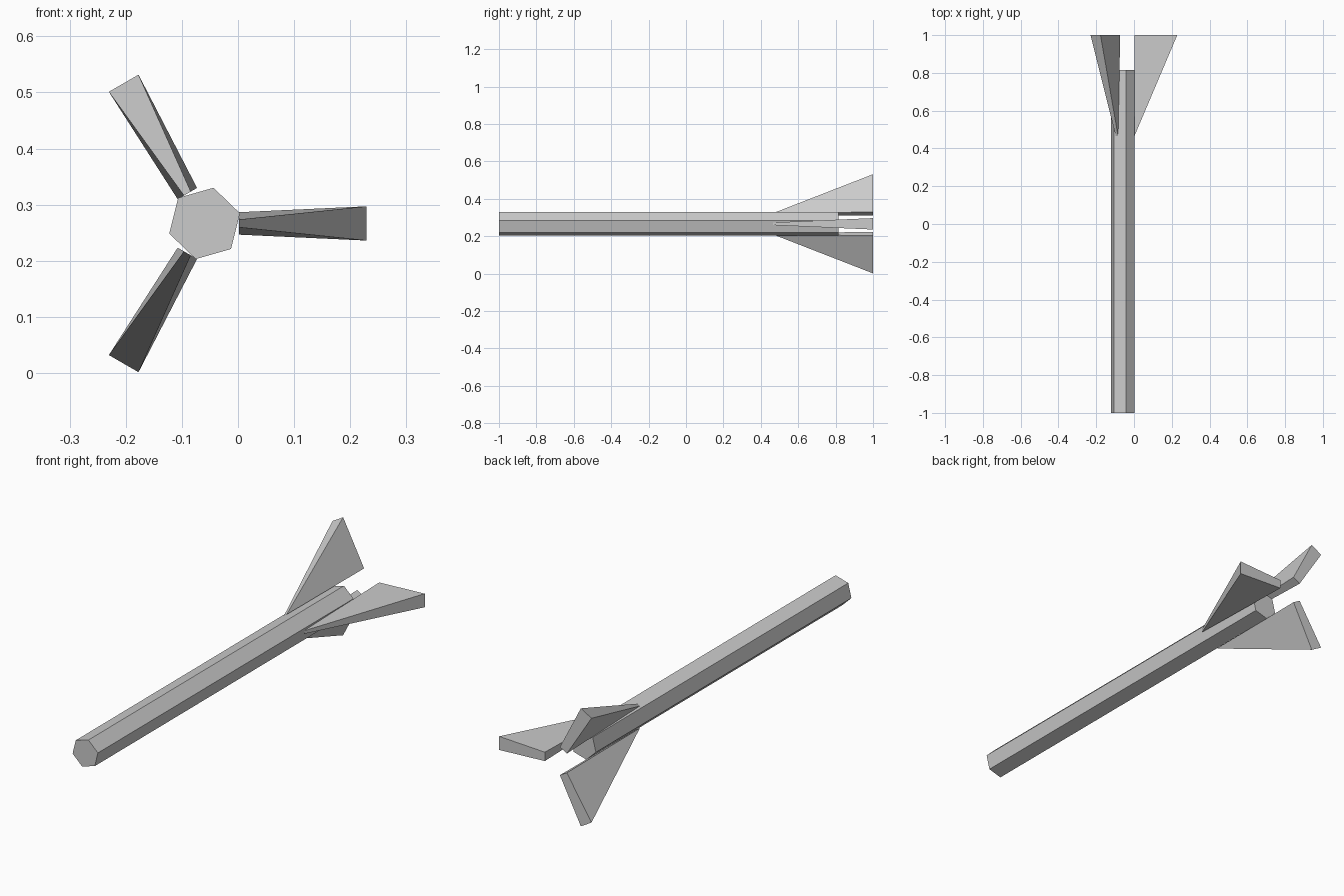
import bpy
import bmesh
from math import cos, sin, radians
from mathutils import Matrix, Vector

cube = bpy.data.objects.get("Cube")
if cube:
    bpy.data.objects.remove(cube, do_unlink=True)

AXIS = Vector((-0.0595, 0, 0.2665))  # long axis shared by shaft and fins

grey = bpy.data.materials.new("plain_grey")
grey.use_nodes = True
colour = (0.6, 0.6, 0.6, 1)
grey.diffuse_color = colour
grey.node_tree.nodes["Principled BSDF"].inputs["Base Color"].default_value = colour


def prism(name, front, back):
    """Solid joining two matching loops of points, flat shaded."""
    bm = bmesh.new()
    a = [bm.verts.new(p) for p in front]
    b = [bm.verts.new(p) for p in back]
    bm.faces.new(a)
    bm.faces.new(b)
    for i in range(len(a)):
        j = (i + 1) % len(a)
        bm.faces.new((a[i], a[j], b[j], b[i]))
    bmesh.ops.recalc_face_normals(bm, faces=bm.faces)
    mesh = bpy.data.meshes.new(name)
    bm.to_mesh(mesh)
    bm.free()
    mesh.materials.append(grey)
    obj = bpy.data.objects.new(name, mesh)
    bpy.context.collection.objects.link(obj)
    return obj


# Six-sided shaft, slightly turned about its axis
def hexagon(y, radius=0.0655):
    angles = [radians(16 + 60 * k) for k in range(6)]
    return [AXIS + Vector((radius * cos(t), y, radius * sin(t))) for t in angles]


prism("shaft", hexagon(-1), hexagon(0.815))


# Three tail fins: triangles that thicken outward and toward the back
def fin_side(side):
    root, tip = 0.0615, 0.2885
    return [(root, 0.465, side * 0.007), (root, 1, side * 0.02), (tip, 1, side * 0.0305)]


for name, angle in (("left_fin", 0), ("upper_right_fin", 120), ("lower_right_fin", 240)):
    turn = Matrix.Translation(AXIS) @ Matrix.Rotation(radians(-angle), 4, "Y")
    prism(name, [turn @ Vector(p) for p in fin_side(-1)],
          [turn @ Vector(p) for p in fin_side(1)])
